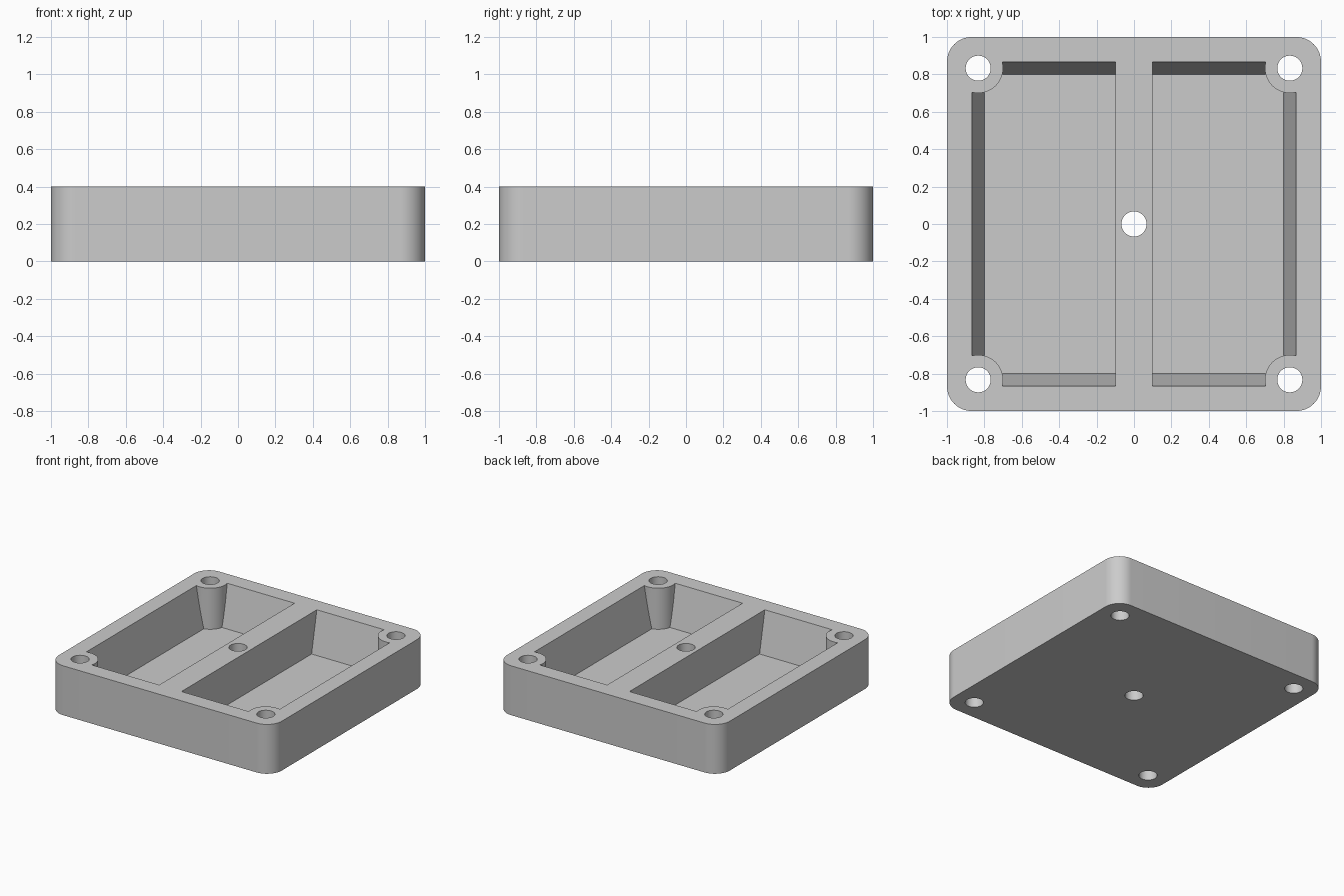
import bpy, bmesh, math

default = bpy.data.objects.get("Cube")
if default:
    bpy.data.objects.remove(default, do_unlink=True)

HEIGHT, FLOOR = 0.4, 0.067
ABOVE = 0.5            # cutters rise past the top face
CORNER = 0.133         # outer corner radius
HOLE_AT = 0.833        # screw hole offset on x and y
HOLE_R, BOSS_R = 0.067, 0.133
RIM, FOOT = 0.867, 0.8  # pocket wall at the top face and at the floor
RIB = 0.1              # half width of the centre rib

grey = bpy.data.materials.new("light_grey")
grey.use_nodes = True
colour = (0.6, 0.6, 0.6, 1)
grey.diffuse_color = colour
grey.node_tree.nodes["Principled BSDF"].inputs["Base Color"].default_value = colour


def loft(name, low, high, z0, z1):
    """Solid between two matching outlines."""
    bm = bmesh.new()
    a = [bm.verts.new((x, y, z0)) for x, y in low]
    b = [bm.verts.new((x, y, z1)) for x, y in high]
    bm.faces.new(a[::-1])
    bm.faces.new(b)
    n = len(a)
    for i in range(n):
        j = (i + 1) % n
        bm.faces.new((a[i], a[j], b[j], b[i]))
    bmesh.ops.recalc_face_normals(bm, faces=bm.faces)
    mesh = bpy.data.meshes.new(name)
    bm.to_mesh(mesh)
    bm.free()
    mesh.materials.append(grey)
    obj = bpy.data.objects.new(name, mesh)
    bpy.context.collection.objects.link(obj)
    return obj


def arc(x, y, r, start, sweep, steps):
    angles = [start + sweep * i / steps for i in range(steps + 1)]
    return [(x + r * math.cos(t), y + r * math.sin(t)) for t in angles]


def cylinder(name, x, y, r, z0, z1):
    ring = arc(x, y, r, 0, math.tau, 64)[:-1]
    return loft(name, ring, ring, z0, z1)


def cut(target, cutter):
    """Subtract the cutter and discard it."""
    cutter.hide_render = True
    mod = target.modifiers.new("cut", 'BOOLEAN')
    mod.operation, mod.solver, mod.object = 'DIFFERENCE', 'EXACT', cutter
    bpy.context.view_layer.objects.active = target
    bpy.ops.object.modifier_apply(modifier=mod.name)
    bpy.data.objects.remove(cutter, do_unlink=True)


# Rounded block
outline = []
c = 1 - CORNER
for k, (sx, sy) in enumerate([(1, 1), (-1, 1), (-1, -1), (1, -1)]):
    outline += arc(sx * c, sy * c, CORNER, k * math.pi / 2, math.pi / 2, 16)
tray = loft("tray", outline, outline, 0, HEIGHT)

# Two pockets: sloped outer walls, upright rib wall, round corner bosses
slope = (RIM - FOOT) / (HEIGHT - FLOOR)
wide = FOOT + slope * (ABOVE - FLOOR)


def pocket_outline(side, w):
    return [(side * RIB, -w), (side * w, -w), (side * w, w), (side * RIB, w)]


for side in (-1, 1):
    pocket = loft("pocket_cutter", pocket_outline(side, FOOT),
                  pocket_outline(side, wide), FLOOR, ABOVE)
    for end in (-1, 1):
        cut(pocket, cylinder("boss_cutter", side * HOLE_AT, end * HOLE_AT,
                             BOSS_R, -0.1, ABOVE + 0.1))
    cut(tray, pocket)

# Through holes at the corners and the centre
corners = [(x, y) for x in (-HOLE_AT, HOLE_AT) for y in (-HOLE_AT, HOLE_AT)]
for x, y in corners + [(0, 0)]:
    cut(tray, cylinder("hole_cutter", x, y, HOLE_R, -0.1, ABOVE))

# Smooth rounds with crisp edges
bpy.ops.object.select_all(action='DESELECT')
tray.select_set(True)
bpy.context.view_layer.objects.active = tray
bpy.ops.object.shade_smooth_by_angle(angle=math.radians(30))
